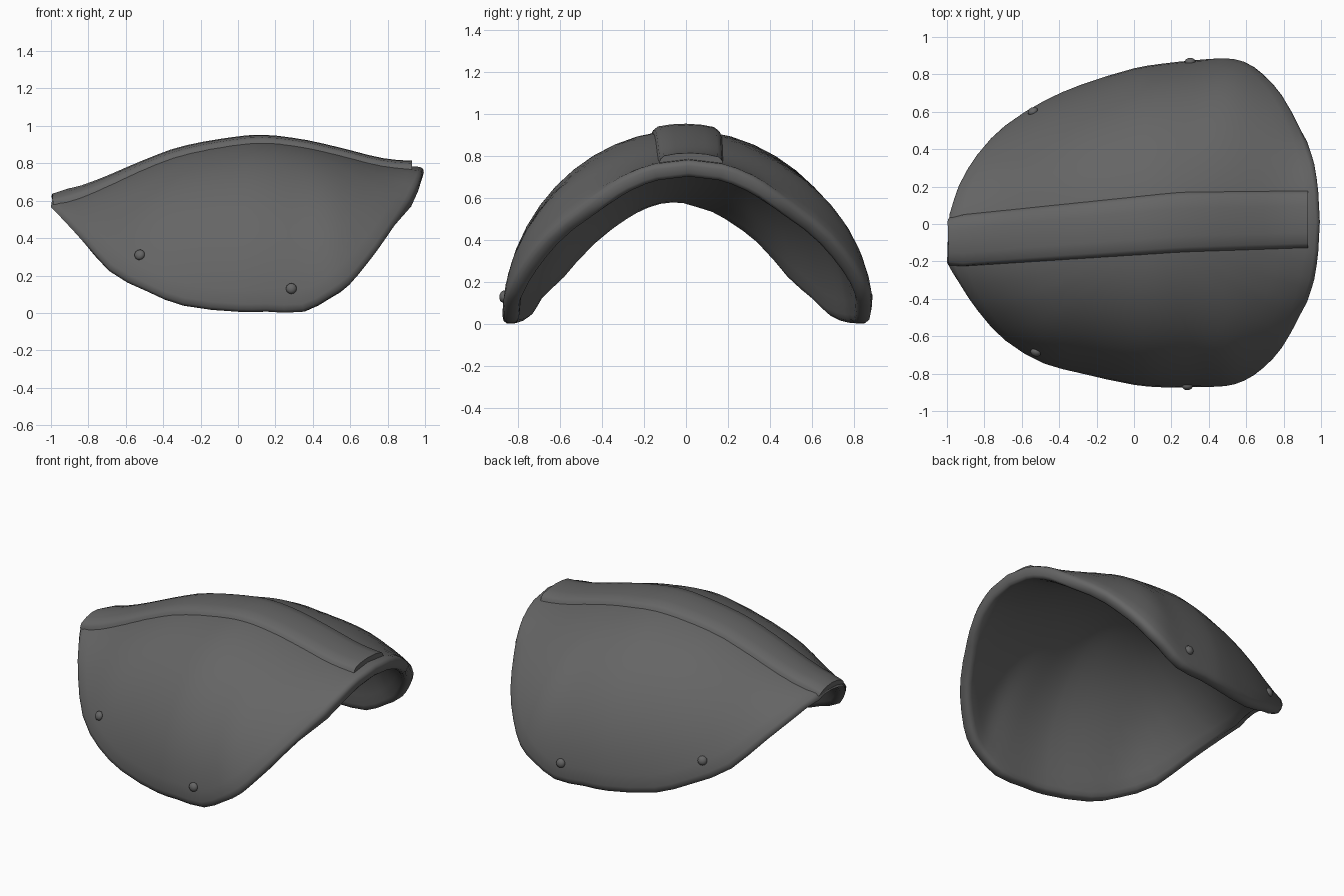
import bpy, bmesh
from math import sin, cos, radians, asin, acos
from mathutils import Vector

if "Cube" in bpy.data.objects:
    bpy.data.objects.remove(bpy.data.objects["Cube"])

# Section table: x, crown height, arc half width, arc drop, rim angle, centre y
ROWS = [
    (-1.0, .618, .43, .65, 18, -.085), (-.95, .628, .477, .63, 33, -.055),
    (-.85, .648, .548, .672, 50, -.045), (-.70, .702, .625, .752, 68, -.048),
    (-.50, .787, .712, .805, 80, -.045), (-.30, .86, .772, .88, 86, -.028),
    (0, .914, .847, .908, 90, -.014), (.15, .922, .866, .915, 90, -.008),
    (.35, .897, .876, .89, 90, .003), (.50, .864, .88, .82, 87, .01),
    (.60, .839, .87, .82, 80.5, .015), (.70, .813, .84, .81, 70.5, .015),
    (.80, .793, .80, .80, 58.5, .013), (.90, .785, .75, .86, 42, .012),
    (.95, .783, .765, .90, 29, .012), (.98, .78, .77, .90, 18, .012),
    (1.0, .775, .78, .90, 0, .012)]


def table(x, k):
    """Smooth interpolation of column k at x."""
    x = max(-1, min(1, x))
    i = max(j for j in range(len(ROWS) - 1) if ROWS[j][0] <= x)
    p, q = ROWS[i], ROWS[i + 1]

    def slope(j):
        a, b = ROWS[max(j - 1, 0)], ROWS[min(j + 1, len(ROWS) - 1)]
        return (b[k] - a[k]) / (b[0] - a[0])
    h = q[0] - p[0]
    t = (x - p[0]) / h
    return ((2*t**3 - 3*t*t + 1) * p[k] + (t**3 - 2*t*t + t) * h * slope(i)
            + (3*t*t - 2*t**3) * q[k] + (t**3 - t*t) * h * slope(i + 1))


def surf(x, a):
    """Outer skin point at length x and arc angle a."""
    return Vector((x, table(x, 5) + table(x, 2) * sin(a),
                   table(x, 1) - table(x, 3) * (1 - cos(a))))


def normal(x, a):
    e = .01
    dx = surf(min(x + e, 1), a) - surf(max(x - e, -1), a)
    da = surf(x, a + e) - surf(x, a - e)
    return dx.cross(da).normalized()


grey = bpy.data.materials.new("dark grey")
grey.diffuse_color = (.13, .13, .13, 1)
grey.use_nodes = True
grey.node_tree.nodes["Principled BSDF"].inputs["Base Color"].default_value = grey.diffuse_color


def make(name, bm, angle=40):
    bmesh.ops.recalc_face_normals(bm, faces=bm.faces)
    me = bpy.data.meshes.new(name)
    bm.to_mesh(me)
    bm.free()
    ob = bpy.data.objects.new(name, me)
    bpy.context.collection.objects.link(ob)
    me.materials.append(grey)
    bpy.ops.object.select_all(action='DESELECT')
    bpy.context.view_layer.objects.active = ob
    ob.select_set(True)
    bpy.ops.object.shade_smooth_by_angle(angle=radians(angle))
    return ob


# Shell: rings shrinking from the rim to the crown, inner skin and rounded lip
half = [(-1, 0), (-1, 9)]
for r, s in zip(ROWS, ROWS[1:]):
    half.append((r[0], r[4]))
    m = (r[0] + s[0]) / 2
    half.append((m, table(m, 4) if s[0] < 1 else 12.5))
half.append((1, 0))
rim = [(x, -radians(a)) for x, a in half]
rim += [(x, radians(a)) for x, a in reversed(half[1:-1])]
RINGS, CX = 12, .1
bm = bmesh.new()


def loop(scale, depth, inner):
    """One ring: depth is absolute, inner is a share of the wall thickness."""
    out = []
    for x, a in rim:
        px, pa = CX + (x - CX) * scale, a * scale
        wall = .08 - .035 * max(0, -px) ** 2
        co = surf(px, pa) - normal(px, pa) * (depth + inner * wall)
        co.x += .03 * inner * max(0, -px) ** 4    # slanted cut at the narrow tip
        out.append(bm.verts.new(co))
    return out


scales = [(RINGS - i) / RINGS for i in range(1, RINGS)]
# lip profile runs from the outer crown, over the rim, to the inner crown
steps = [(s, 0, 0) for s in reversed(scales)]
steps += [(.97, 0, 0), (.99, .007, 0), (1, .024, 0),
          (1, -.02, 1), (.99, -.006, 1), (.97, 0, 1)]
steps += [(s, 0, 1) for s in scales]
loops = [loop(*s) for s in steps]
n = len(rim)
for p, q in zip(loops, loops[1:]):
    for i in range(n):
        j = (i + 1) % n
        bm.faces.new((p[i], p[j], q[j], q[i]))
for ring, depth in ((loops[0], 0), (loops[-1], .08)):
    c = bm.verts.new(surf(CX, 0) - normal(CX, 0) * depth)
    for i in range(n):
        bm.faces.new((ring[i], ring[(i + 1) % n], c))
make("shell", bm, 60)

# Raised crown band running from the narrow tip to a step behind the wide rim
bm = bmesh.new()
prof = [(-1.04, -.008), (-.95, .014), (-.82, .026), (-.45, .029), (0, .03),
        (.45, .029), (.82, .026), (.95, .014), (1.04, -.008)]
bands = []
for i in range(25):
    x = -.99 + 1.92 * i / 24
    mid = -.095 + .084 * (x + 1) if x < .25 else .01 + .022 * (x - .25)
    wide = .135 + .024 * min(1, (x + 1) / 1.25) - .012 * max(0, x - .25)
    if i == 0:
        wide *= .92
    row = []
    for w, h in prof:
        a = asin((w * wide + mid - table(x, 5)) / table(x, 2))
        row.append(bm.verts.new(surf(x, a) + normal(x, a) * h * (.6 if i == 0 else 1)))
    bands.append(row)
for p, q in zip(bands, bands[1:]):
    for i in range(len(prof)):
        j = (i + 1) % len(prof)
        bm.faces.new((p[i], p[j], q[j], q[i]))
bm.faces.new(bands[0])
bm.faces.new(bands[-1])
make("crown_band", bm, 60)

# Rivets: flattened domes, two on each flank
for side, word, spots in ((-1, "front", ((-.525, .31), (.285, .13))),
                          (1, "back", ((-.54, .27), (.30, .13)))):
    for k, (x, z) in enumerate(spots):
        a = side * acos(1 - (table(x, 1) - z) / table(x, 3))
        nrm = normal(x, a)
        bm = bmesh.new()
        bmesh.ops.create_uvsphere(bm, u_segments=12, v_segments=8, radius=.029)
        rot = Vector((0, 0, 1)).rotation_difference(nrm).to_matrix()
        for v in bm.verts:
            v.co = rot @ Vector((v.co.x, v.co.y, v.co.z * .7)) + surf(x, a) + nrm * .002
        make(f"{word}_rivet_{k + 1}", bm, 60)
